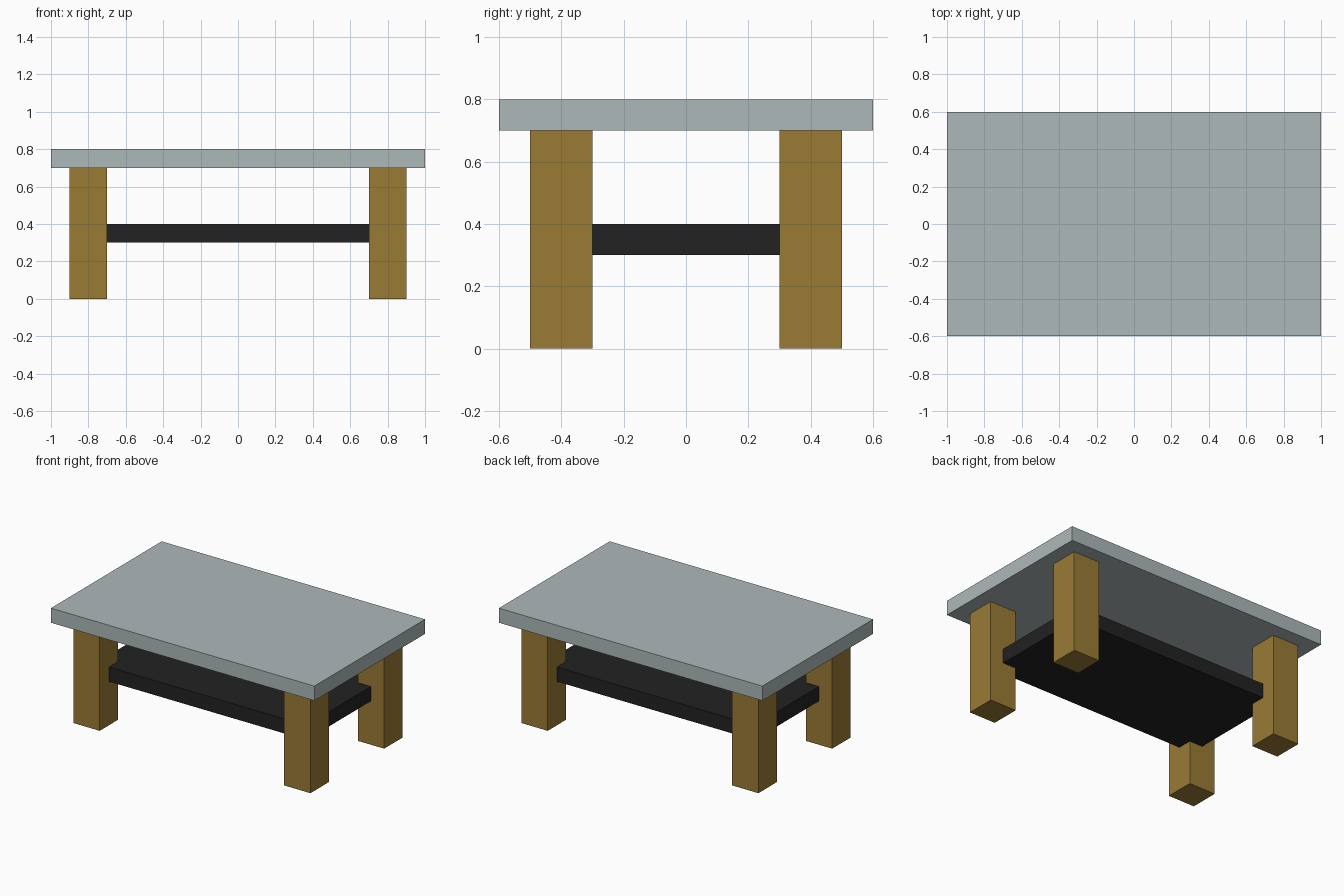
import bpy

if "Cube" in bpy.data.objects:
    bpy.data.objects.remove(bpy.data.objects["Cube"])


def srgb(r, g, b):
    def lin(c):
        c /= 255
        return c / 12.92 if c <= 0.04045 else ((c + 0.055) / 1.055) ** 2.4
    return (lin(r), lin(g), lin(b), 1.0)


def material(name, rgb):
    m = bpy.data.materials.new(name)
    m.diffuse_color = srgb(*rgb)
    m.use_nodes = True
    m.node_tree.nodes["Principled BSDF"].inputs["Base Color"].default_value = m.diffuse_color
    return m


def box(name, center, size, mat):
    bpy.ops.mesh.primitive_cube_add(size=1, location=center)
    ob = bpy.context.object
    ob.name = name
    ob.scale = size
    bpy.ops.object.transform_apply(location=False, rotation=False, scale=True)
    ob.data.materials.append(mat)
    return ob


grey = material("pale_grey", (174, 184, 185))
wood = material("brown_wood", (154, 123, 53))
black = material("near_black", (34, 34, 34))

# Table top
box("table_top", (0, 0, 0.75), (2.0, 1.2, 0.1), grey)

# Lower shelf, ending at the centres of the legs
box("lower_shelf", (0, 0, 0.35), (1.6, 0.8, 0.1), black)

# Four square legs
for sx, side in ((-1, "left"), (1, "right")):
    for sy, end in ((-1, "front"), (1, "back")):
        box(f"{end}_{side}_leg", (0.8 * sx, 0.4 * sy, 0.35), (0.2, 0.2, 0.7), wood)
